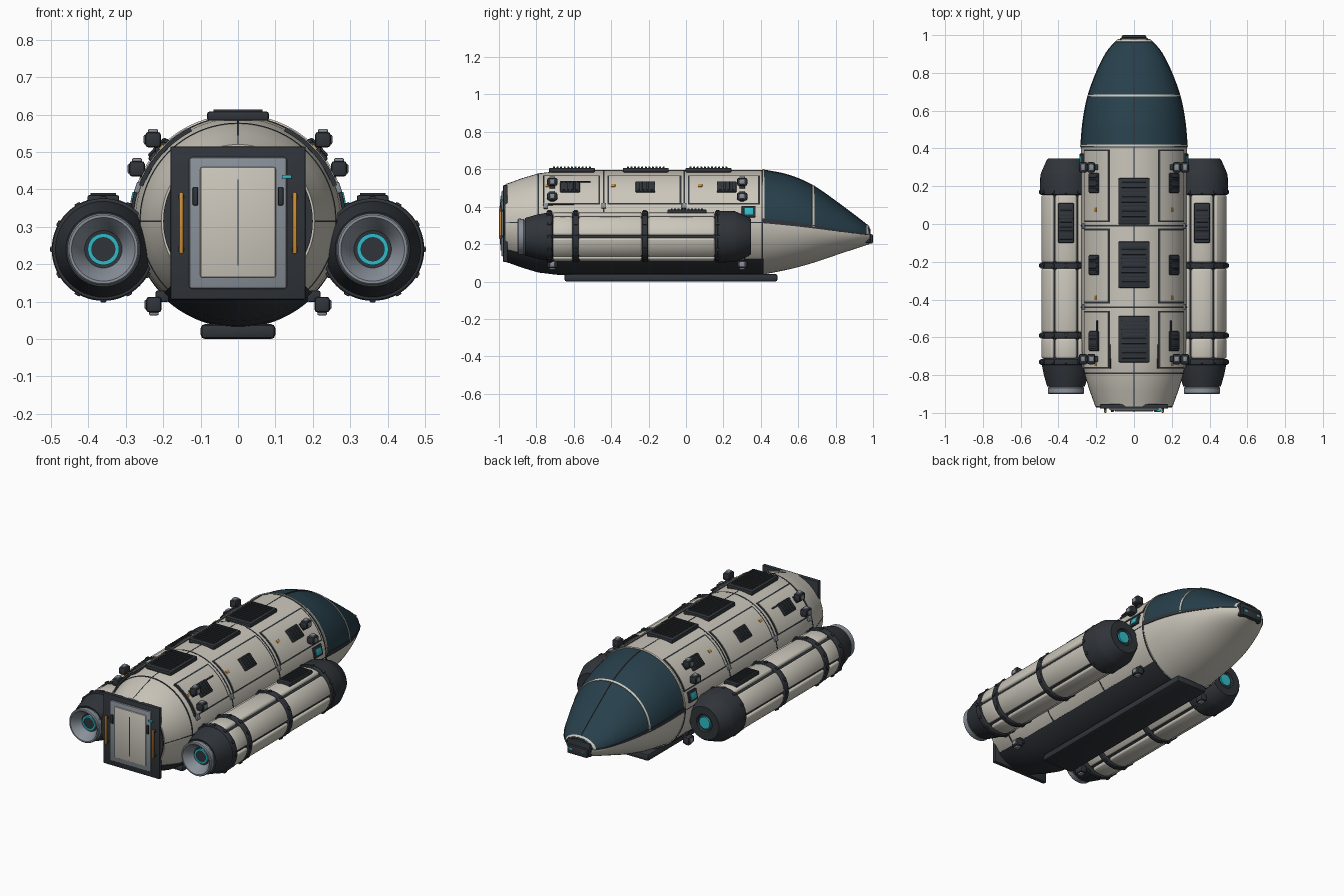
import bpy, bmesh
from math import radians, sin, cos, pi
from mathutils import Matrix, Vector

if "Cube" in bpy.data.objects:
    bpy.data.objects.remove(bpy.data.objects["Cube"])

def mat(name, c):
    m = bpy.data.materials.new(name)
    m.diffuse_color = (*c, 1)
    m.use_nodes = True
    m.node_tree.nodes["Principled BSDF"].inputs["Base Color"].default_value = m.diffuse_color
    return m

CREAM = mat("cream", (.60, .57, .50))
DARK = mat("dark", (.03, .035, .042))
GREY = mat("grey", (.25, .28, .32))
GLASS = mat("glass", (.02, .05, .07))
ORANGE = mat("orange", (.60, .28, .04))
TEAL = mat("teal", (.03, .50, .58))
HZ, HR = .315, .28            # hull axis height and radius
NX, NZ = .36, .24             # nacelle axis

def finish(bm, name, m, both=False):
    bmesh.ops.remove_doubles(bm, verts=bm.verts, dist=1e-5)
    if both:
        d = bmesh.ops.duplicate(bm, geom=bm.verts[:] + bm.edges[:] + bm.faces[:])
        for v in d["geom"]:
            if isinstance(v, bmesh.types.BMVert):
                v.co.x *= -1
    bmesh.ops.recalc_face_normals(bm, faces=bm.faces)
    me = bpy.data.meshes.new(name)
    bm.to_mesh(me)
    bm.free()
    me.materials.append(m)
    ob = bpy.data.objects.new(name, me)
    bpy.context.collection.objects.link(ob)

def add_box(bm, c, s, bev=.004, e=90):
    """Box whose local z points outward at elevation e."""
    t = bmesh.new()
    bmesh.ops.create_cube(t, size=1, matrix=Matrix.Diagonal((*s, 1)))
    if bev:
        bmesh.ops.bevel(t, geom=t.edges[:], offset=bev, segments=2, affect='EDGES', profile=.5)
    t.transform(Matrix.Translation(c) @ Matrix.Rotation(radians(90 - e), 4, 'Y'))
    me = bpy.data.meshes.new("tmp")
    t.to_mesh(me)
    t.free()
    bm.from_mesh(me)
    bpy.data.meshes.remove(me)

def boxes(name, items, m, both=False):
    bm = bmesh.new()
    for it in items:
        add_box(bm, *it)
    finish(bm, name, m, both)

def add_lathe(bm, loop, a0=0, a1=360, n=64, c=(0, HZ), bev=0):
    """Sweep a closed (y, r) loop around a y-parallel axis."""
    t = bmesh.new()
    full = a1 - a0 >= 360
    rings = []
    for i in range(n if full else n + 1):
        a = radians(a0 + (a1 - a0) * i / n)
        rings.append([t.verts.new((c[0] + r * cos(a), y, c[1] + r * sin(a))) for y, r in loop])
    k = len(loop)
    for i in range(n):
        A, B = rings[i], rings[(i + 1) % len(rings)]
        for j in range(k):
            t.faces.new((A[j], A[(j + 1) % k], B[(j + 1) % k], B[j]))
    if not full:
        t.faces.new(rings[0])
        t.faces.new(rings[-1][::-1])
    bmesh.ops.recalc_face_normals(t, faces=t.faces)
    if bev:
        sharp = [e for e in t.edges if e.calc_face_angle(0) > radians(40)]
        bmesh.ops.bevel(t, geom=sharp, offset=bev, segments=3, affect='EDGES', profile=.5)
    me = bpy.data.meshes.new("tmp")
    t.to_mesh(me)
    t.free()
    bm.from_mesh(me)
    bpy.data.meshes.remove(me)

def lathe(name, loop, m, both=False, **kw):
    bm = bmesh.new()
    add_lathe(bm, loop, **kw)
    finish(bm, name, m, both)

def band(y0, y1, r, t):
    return [(y0, r - t), (y0, r), (y1, r), (y1, r - t)]

def polar(e, y, r, c=(0, HZ)):
    a = radians(e)
    return (c[0] + r * cos(a), y, c[1] + r * sin(a))

def vent(name, c, s, n, e=90, both=False):
    """Dark plate with raised slats, stacked along y."""
    up = Vector((cos(radians(e)), 0, sin(radians(e))))
    items = [(c, s, .006, e)]
    step = s[1] * .86 / n
    for i in range(n):
        p = Vector(c) + up * s[2] / 2
        p.y += (i - (n - 1) / 2) * step
        items.append((p, (s[0] * .8, step * .55, .012), .002, e))
    boxes(name, items, DARK, both)

# Hull barrel, dark belly shell and keel
tail = [(-.965, .205), (-.94, .213), (-.88, .235), (-.79, .262), (-.68, .275), (-.58, HR)]
lathe("hull", [(-.965, 0)] + tail + [(.415, HR), (.415, 0)], CREAM, n=96)
lathe("tail_cap", band(-.972, -.95, .2, .2), DARK)
belly = [(y, r + .005) for y, r in tail] + [(.415, HR + .005)]
lathe("belly_shell", belly + [(y, r - .02) for y, r in belly[::-1]], DARK, a0=-136, a1=-44, n=32)
boxes("keel", [((0, -.08, .02), (.2, 1.14, .04), .012)], DARK)

# Hull seams: rings and lengthwise lines
bm = bmesh.new()
for y, r in ((-.79, .2632), (-.44, HR + .001), (-.01, HR + .001), (.408, HR + .002)):
    add_lathe(bm, band(y - .004, y + .004, r, .01), n=96)
seam = [(y, r + .001) for y, r in tail] + [(.41, HR + .001)]
for e in (0, 90, 180):
    add_lathe(bm, seam + [(y, r - .01) for y, r in seam[::-1]], e - .5, e + .5, n=1)
finish(bm, "hull_seams", DARK)

# Raised shoulder panels with dark outline
bm, bo = bmesh.new(), bmesh.new()
for y0, y1 in ((-.765, -.46), (-.42, -.025), (.01, .395)):
    add_lathe(bo, band(y0, y1, HR + .002, .012), 20, 63, 16)
    add_lathe(bm, band(y0 + .009, y1 - .009, HR + .004, .012), 21.8, 61.2, 16)
finish(bo, "shoulder_panel_outlines", DARK, True)
finish(bm, "shoulder_panels", CREAM, True)

# Vents on roof, shoulders and nacelles
for y in (.12, -.215, -.61):
    vent("roof_vent", (0, y, .596), (.165, .245, .024), 11)
for y in (.217, -.217, -.62):
    vent("shoulder_vent", polar(42, y, HR + .004), (.075, .105, .016), 4, 42, True)
vent("nacelle_vent", (NX, .005, .374), (.085, .21, .022), 10, 90, True)

# Small fittings: clamps, orange markers, teal side lights
boxes("clamps", [(polar(18.5, y, HR + .002), (.03, .026, .014), .003, 18.5) for y in (-.75, -.44, -.01)], GREY, True)
boxes("markers", [(polar(44, y, HR + .004), (.016, .024, .008), .001, 44) for y in (-.74, -.39, .075)], ORANGE, True)
boxes("side_light_frames", [(polar(12, .335, HR), (.06, .075, .016), .003, 12)], DARK, True)
boxes("side_lights", [(polar(12, .335, HR + .008), (.036, .048, .008), .002, 12)], TEAL, True)
boxes("grab_rails", [(polar(48, y, HR + .014), (.008, .16, .008), .002, 48) for y in (-.59,)], DARK, True)

# Manoeuvring thruster blocks on stems
blocks, nozzles = [], []
for y in (.3, -.715):
    for x, z, d in ((.227, .533, 1), (.27, .455, 1), (.225, .092, -1)):
        blocks.append(((x, y, z), (.042, .055, .042), .009))
        a = Vector((x, y, z)) * .9 + Vector((0, y, HZ)) * .1
        blocks.append((a, (.035, .03, .03), .004))
        nozzles.append(((x, y, z + .02 * d), (.026, .03, .018), .004))
        nozzles.append(((x + .018, y, z), (.014, .028, .026), .004))
boxes("thruster_blocks", blocks, DARK, True)
boxes("thruster_nozzles", nozzles, GREY, True)

# Tail door
boxes("door_frame", [((0, -.966, .31), (.362, .024, .41), .005)], DARK)
boxes("door_surround", [((0, -.976, .31), (.262, .022, .352), .008)], GREY)
boxes("door_leaf", [((0, -.984, .312), (.202, .018, .295), .005)], CREAM)
boxes("door_seam", [((0, -.993, .312), (.004, .003, .23), 0)], DARK)
bars, feet = [], []
for x in (-.152, .152):
    bars.append(((x, -.993, .31), (.012, .013, .165), .004))
    feet += [((x, -.984, z), (.014, .02, .012), .002) for z in (.24, .38)]
    feet.append(((x * .75, -.989, .382), (.014, .014, .05), .003))
boxes("door_handles", bars, ORANGE)
boxes("door_fittings", feet, DARK)
boxes("door_light", [((.13, -.988, .434), (.026, .012, .01), .002)], TEAL)

# Nose: interpolated sections of (y, top, bottom, half width, split height)
NOSE = [(.41, .597, .037, .281, .325), (.55, .568, .065, .268, .31), (.68, .512, .1, .242, .293),
        (.82, .415, .147, .19, .272), (.92, .34, .18, .137, .258), (.98, .293, .2, .082, .25)]

def section(y):
    i = max(k for k in range(5) if NOSE[k][0] <= y + 1e-6)
    a, b = NOSE[i], NOSE[i + 1]
    p, q = NOSE[max(i - 1, 0)], NOSE[min(i + 2, 5)]
    h = b[0] - a[0]
    u = (y - a[0]) / h
    out = []
    for k in range(1, 5):
        m0 = (b[k] - p[k]) / (b[0] - p[0]) * h
        m1 = (q[k] - a[k]) / (q[0] - a[0]) * h
        out.append((2*u**3 - 3*u*u + 1) * a[k] + (u**3 - 2*u*u + u) * m0
                   + (3*u*u - 2*u**3) * b[k] + (u**3 - u*u) * m1)
    return out

def nose(name, y0, y1, t0, t1, off, m, ny=24, nt=40):
    bm = bmesh.new()
    rows = []
    for i in range(ny + 1):
        y = y0 + (y1 - y0) * i / ny
        top, bot, hw, sp = section(y)
        row = []
        for j in range(nt + 1):
            t = radians(t0 + (t1 - t0) * j / nt)
            v = (top - sp if sin(t) > 0 else sp - bot) + off
            row.append(bm.verts.new(((hw + off) * cos(t), y, sp + v * sin(t))))
        rows.append(row)
    for A, B in zip(rows, rows[1:]):
        for j in range(nt):
            bm.faces.new((A[j], A[j + 1], B[j + 1], B[j]))
    bmesh.ops.recalc_face_normals(bm, faces=bm.faces)
    bmesh.ops.solidify(bm, geom=bm.faces[:], thickness=.005)
    finish(bm, name, m)

nose("canopy", .41, .98, 0, 180, 0, GLASS)
nose("nose_underside", .41, .98, 180, 360, 0, CREAM)
nose("canopy_rib", .676, .686, 0, 180, .004, CREAM, 1)
nose("canopy_base_rib", .41, .42, 0, 180, .004, CREAM, 1)
nose("canopy_tip_rib", .966, .976, 0, 180, .004, CREAM, 1)
nose("canopy_spine", .42, .97, 89, 91, .003, DARK, 24, 2)
for t in (0, 180):
    nose("canopy_sill", .41, .975, t - 2.5, t + 2.5, .004, DARK, 24, 2)
boxes("nose_tip", [((0, .972, .245), (.15, .03, .08), .01), ((0, .986, .228), (.13, .028, .05), .008)], DARK)
boxes("nose_lights", [((.042, .996, .232), (.025, .008, .014), .002)], TEAL, True)

# Nacelles: dark core with tapered ends, bands, padded panels, nozzle
N = dict(both=True, c=(NX, NZ))
lathe("nacelle_core", [(-.83, 0), (-.86, .1), (-.80, .117), (-.735, .13), (-.72, .118), (.165, .118), (.17, .138),
                       (.26, .136), (.275, .13), (.335, .104), (.347, .094), (.347, .05), (.335, .045), (.335, 0)], DARK, **N)
bm, bp, bb = bmesh.new(), bmesh.new(), []
for y in (-.73, -.59, -.22, .17):
    add_lathe(bm, band(y - .016, y + .016, .136, .03), c=(NX, NZ), bev=.004)
    bb += [(polar(a, y, .136, (NX, NZ)), (.016, .02, .012), .003, a) for a in range(0, 360, 30)]
for y0, y1 in ((-.712, -.606), (-.574, -.236), (-.204, .154)):
    for a in range(0, 360, 60):
        add_lathe(bp, band(y0, y1, .132, .03), a + 3, a + 57, 12, (NX, NZ), .011)
finish(bm, "nacelle_bands", DARK, True)
finish(bp, "nacelle_panels", CREAM, True)
boxes("nacelle_bolts", bb, DARK, True)
lathe("nozzle", [(-.84, .09), (-.862, .09), (-.868, .095), (-.895, .096), (-.9, .092), (-.9, .085),
                 (-.885, .074), (-.85, .052), (-.835, .046), (-.835, 0), (-.82, 0)], GREY, **N)
lathe("nozzle_glow", band(-.856, -.83, .042, .011), TEAL, **N)
lathe("nozzle_plug", band(-.85, -.83, .031, .031), DARK, **N)
lathe("nacelle_front_light", band(.33, .345, .034, .034), TEAL, **N)

# Smooth shading that keeps edges sharp
for ob in bpy.context.collection.objects:
    ob.select_set(True)
    bpy.context.view_layer.objects.active = ob
bpy.ops.object.shade_smooth_by_angle(angle=radians(35))
